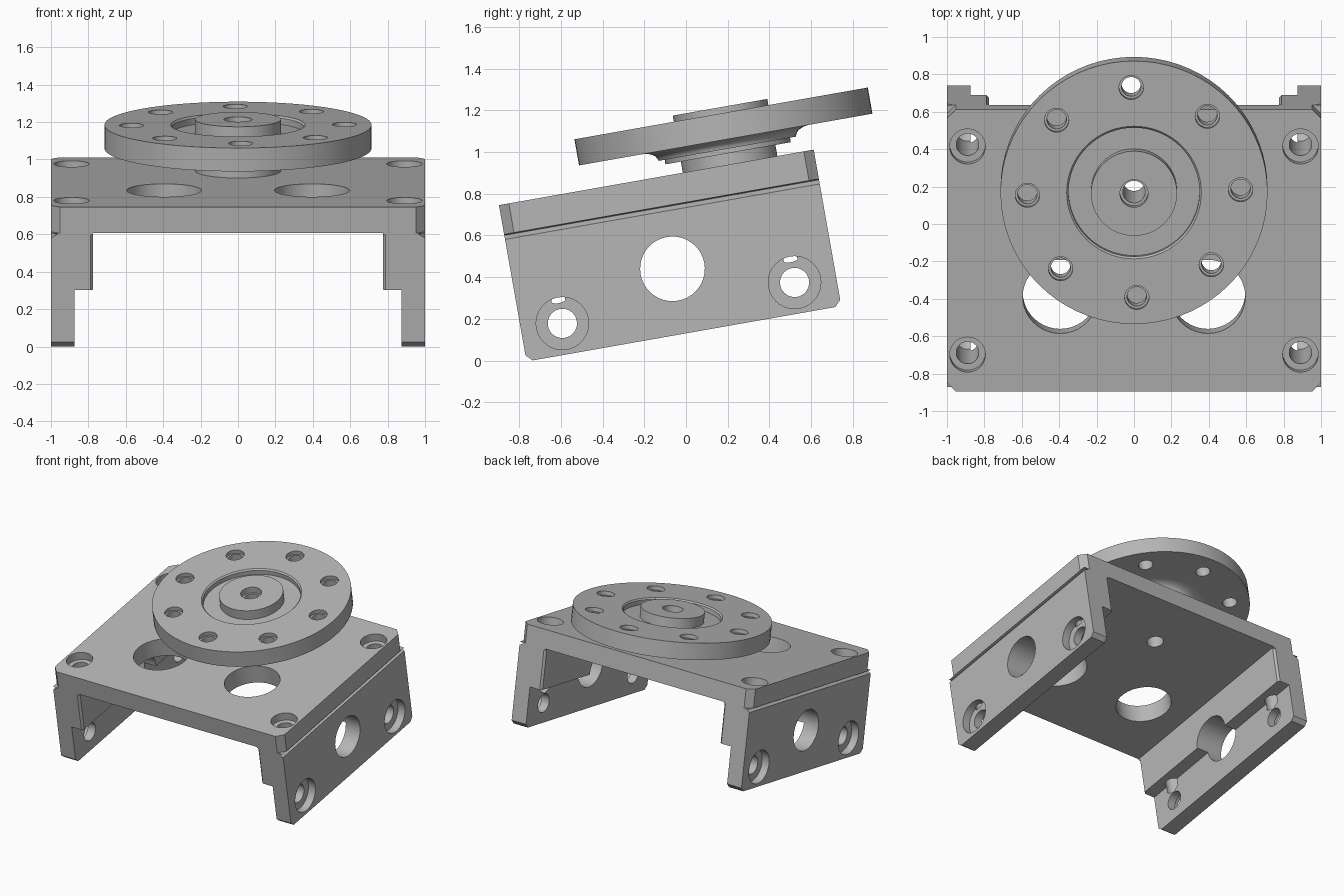
import bpy, bmesh, math
from mathutils import Matrix, Vector

cube = bpy.data.objects.get("Cube")
if cube:
    bpy.data.objects.remove(cube, do_unlink=True)

grey = bpy.data.materials.new("machined grey")
grey.use_nodes = True
GREY = (0.47, 0.47, 0.47, 1)
grey.diffuse_color = GREY
grey.node_tree.nodes["Principled BSDF"].inputs["Base Color"].default_value = GREY

HALF = 0.766       # half depth of the bracket
TOP = 0.761        # bracket height
UNDER = 0.619      # underside of the plate
LEDGE = 0.31       # bottom of the thick upper leg
SCREW = 0.565      # screw offset along the depth
HUB = Vector((0, 0.359, 0))
TILT = Matrix.Translation((0, -0.01, 0.129)) @ Matrix.Rotation(math.radians(10), 4, 'X')


def finish(name, bm):
    bmesh.ops.recalc_face_normals(bm, faces=bm.faces)
    mesh = bpy.data.meshes.new(name)
    bm.to_mesh(mesh)
    bm.free()
    mesh.materials.append(grey)
    obj = bpy.data.objects.new(name, mesh)
    bpy.context.collection.objects.link(obj)
    return obj


def lathe(name, profile, matrix, sides=40):
    """Turned solid from (radius, height) points, capped at both ends."""
    bm = bmesh.new()
    rings = []
    for r, z in profile:
        angles = [2 * math.pi * i / sides for i in range(sides)]
        rings.append([bm.verts.new((r * math.cos(a), r * math.sin(a), z)) for a in angles])
    for low, high in zip(rings, rings[1:]):
        for i in range(sides):
            j = (i + 1) % sides
            bm.faces.new((low[i], low[j], high[j], high[i]))
    bm.faces.new(rings[0])
    bm.faces.new(rings[-1])
    bm.transform(matrix)
    return finish(name, bm)


def box(centre, size, axis):
    """Box turned 45 degrees, for cutting a chamfer."""
    bm = bmesh.new()
    bmesh.ops.create_cube(bm, size=1)
    bm.transform(Matrix.Translation(centre) @ Matrix.Rotation(math.pi / 4, 4, axis)
                 @ Matrix.Diagonal((*size, 1)))
    return finish("cutter", bm)


def cut(cutter, *targets):
    for target in targets:
        mod = target.modifiers.new("cut", 'BOOLEAN')
        mod.operation = 'DIFFERENCE'
        mod.solver = 'EXACT'
        mod.object = cutter
        bpy.context.view_layer.objects.active = target
        bpy.ops.object.modifier_apply(modifier=mod.name)
    bpy.data.objects.remove(cutter, do_unlink=True)


def drill(profile, matrix, *targets):
    cut(lathe("cutter", profile, matrix), *targets)


# Bracket: half section mirrored, then extruded along the depth
half = [(1, TOP), (1, UNDER), (0.965, UNDER - 0.005), (1, UNDER - 0.025), (1, 0),
        (0.875, 0), (0.875, LEDGE), (0.775, LEDGE), (0.775, UNDER)]
section = half + [(-x, z) for x, z in reversed(half)]
bm = bmesh.new()
face = bm.faces.new([bm.verts.new((x, -HALF, z)) for x, z in section])
sweep = bmesh.ops.extrude_face_region(bm, geom=[face])
bmesh.ops.translate(bm, vec=(0, 2 * HALF, 0),
                    verts=[v for v in sweep["geom"] if isinstance(v, bmesh.types.BMVert)])
bracket = finish("bracket", bm)

# Hub: shaft, collar, curved flare, round flange, recess and raised boss
flare = [(0.41 - 0.075 * math.cos(t), 0.837 + 0.045 * math.sin(t))
         for t in [math.pi / 2 * i / 6 for i in range(7)]]
hub = lathe("round_flange",
            [(0.23, TOP), (0.23, 0.815), (0.305, 0.815), (0.305, 0.837)] + flare +
            [(0.714, 0.882), (0.714, 1.009), (0.36, 1.009), (0.35, 0.999), (0.35, 0.965),
             (0.23, 0.965), (0.23, 1.039)],
            Matrix.Translation(HUB), 72)

# Chamfers on the plate corners, leg ends and thick leg edges
for sx in (-1, 1):
    for sy in (-1, 1):
        y = sy * HALF
        cut(box((sx, y, UNDER + 0.15), (0.068, 0.068, 0.3), 'Z'), bracket)
        cut(box((sx * 0.94, y, 0), (0.3, 0.042, 0.042), 'X'), bracket)
        cut(box((sx * 0.775, y, 0.455), (0.021, 0.021, 0.31), 'Z'), bracket)

# Bracket holes: large plate windows, leg windows and counterbored screws
for sx in (-1, 1):
    drill([(0.2, 0.5), (0.2, 0.9)], Matrix.Translation((sx * 0.395, -0.25, 0)), bracket)
    side = Matrix.Rotation(sx * math.pi / 2, 4, 'Y')
    drill([(0.155, 0.6), (0.155, 1.1)], Matrix.Translation((0, 0, 0.316)) @ side, bracket)
    for sy in (-1, 1):
        drill([(0.07, 0.6), (0.07, 0.94), (0.126, 0.94), (0.126, 1.1)],
              Matrix.Translation((0, sy * SCREW, 0.15)) @ side, bracket)
        drill([(0.005, 0.22), (0.06, 0.255), (0.06, 0.7), (0.095, 0.7), (0.095, 0.9)],
              Matrix.Translation((sx * 0.89, sy * SCREW, 0)), bracket)

# Hub holes: centre bore through both parts and a ring of eight screw holes
drill([(0.06, 0.5), (0.06, 0.99), (0.075, 0.99), (0.075, 1.1)],
      Matrix.Translation(HUB), bracket, hub)
for i in range(8):
    a = math.radians(45 * i + 1.5)
    spot = HUB + 0.57 * Vector((math.cos(a), math.sin(a), 0))
    drill([(0.052, 0.8), (0.052, 0.98), (0.065, 0.98), (0.065, 1.1)],
          Matrix.Translation(spot), hub)

# Tilt the whole assembly and smooth the turned surfaces
for obj in (bracket, hub):
    obj.data.transform(TILT)
    bpy.ops.object.select_all(action='DESELECT')
    obj.select_set(True)
    bpy.context.view_layer.objects.active = obj
    bpy.ops.object.shade_smooth_by_angle(angle=math.radians(25))
